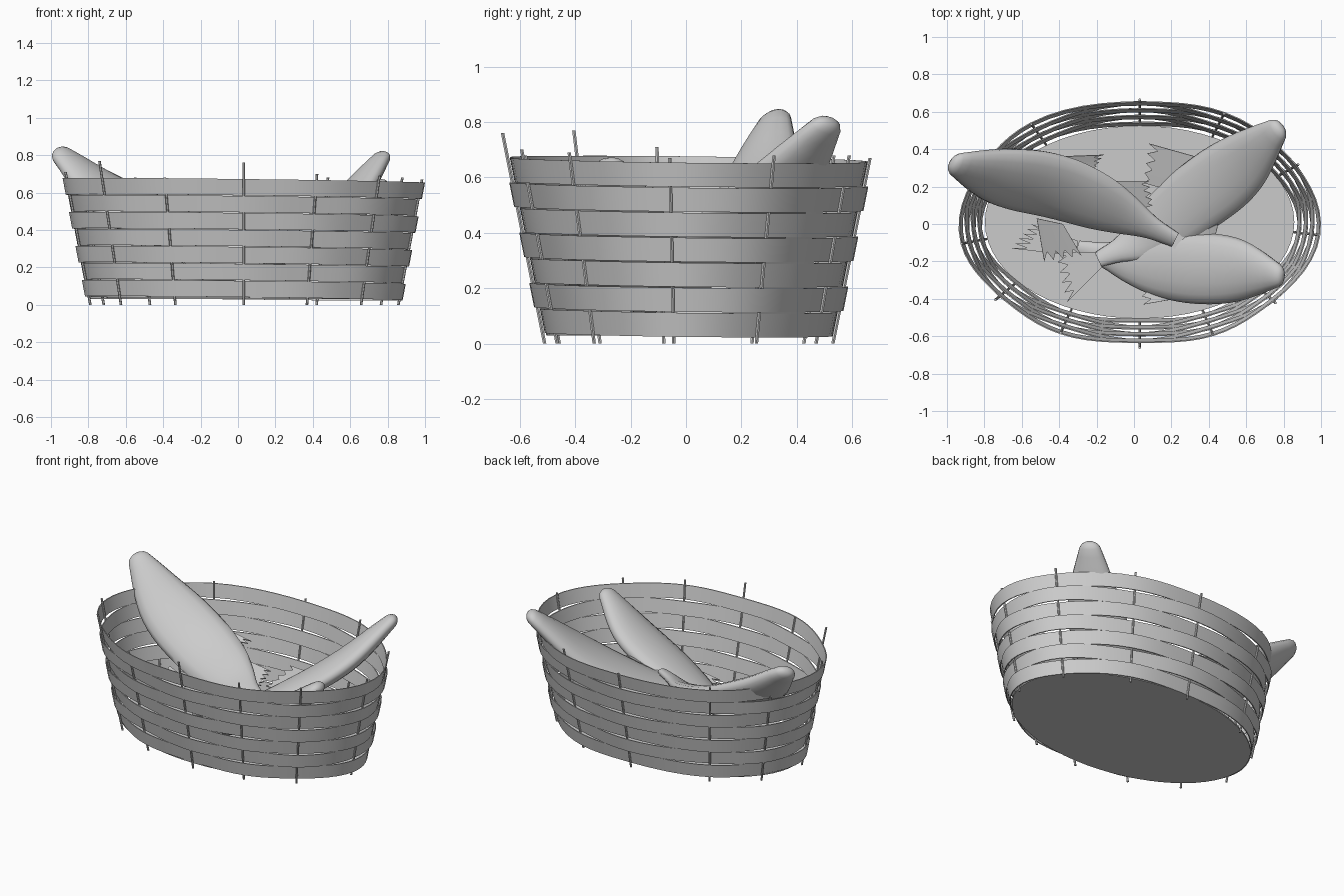
import bpy, bmesh, math
from mathutils import Vector

if "Cube" in bpy.data.objects:
    bpy.data.objects.remove(bpy.data.objects["Cube"])

def material(name, rgb):
    m = bpy.data.materials.new(name)
    m.diffuse_color = (*rgb, 1)
    m.use_nodes = True
    m.node_tree.nodes["Principled BSDF"].inputs["Base Color"].default_value = m.diffuse_color
    return m

GREY = material("plain_grey", (0.6, 0.6, 0.6))
CX, CY = 0.03, 0.01

def make(name, bm, angle=None):
    bmesh.ops.recalc_face_normals(bm, faces=bm.faces[:])
    me = bpy.data.meshes.new(name)
    bm.to_mesh(me)
    bm.free()
    ob = bpy.data.objects.new(name, me)
    bpy.context.collection.objects.link(ob)
    me.materials.append(GREY)
    if angle:
        bpy.ops.object.select_all(action='DESELECT')
        bpy.context.view_layer.objects.active = ob
        ob.select_set(True)
        bpy.ops.object.shade_smooth_by_angle(angle=math.radians(angle))
    return ob

def wall(deg, z, off=0.0):
    """Point on the flaring oval wall; 0 degrees is the front, 90 is +x."""
    a = math.radians(deg)
    x = (0.832 + 0.19 * z + off) * math.sin(a)
    y = -(0.52 + 0.20 * z + off) * math.cos(a)
    return Vector((CX + x, CY + y, z))

# stakes: angle round the oval and height of the top
STAKES = [(0, .76), (24, .70), (49, .69), (84, .67), (118, .68), (152, .68),
          (180, .67), (217, .68), (244, .67), (280, .71), (308, .77), (334, .68)]
for i, (deg, top) in enumerate(STAKES):
    bm = bmesh.new()
    a, b = wall(deg, 0), wall(deg, top)
    rings = [[bm.verts.new(p + Vector((.007 * math.cos(k * math.pi / 3), .007 * math.sin(k * math.pi / 3), 0)))
              for k in range(6)] for p in (a, b)]
    for k in range(6):
        bm.faces.new((rings[0][k], rings[0][(k + 1) % 6], rings[1][(k + 1) % 6], rings[1][k]))
    for r in rings:
        bm.faces.new(r)
    make("stake_%d" % (i + 1), bm)

# woven hoops passing in front of and behind alternate stakes
SUB = 6
for row in range(7):
    bm = bmesh.new()
    z0 = 0.035 + row * 0.0905
    rings = []
    for i, (deg, _) in enumerate(STAKES):
        nxt = STAKES[(i + 1) % 12][0] or 360
        for s in range(SUB):
            f = s / SUB
            off = 0.010 * math.cos(math.pi * (i + f + row + 1))
            ring = []
            for z, o in ((z0, -.003), (z0 + .087, -.003), (z0 + .087, .003), (z0, .003)):
                p = wall(deg + (nxt - deg) * f, z, off + o)
                p.z -= 0.012 * p.x + 0.012 * p.y
                ring.append(bm.verts.new(p))
            rings.append(ring)
    for r, q in zip(rings, rings[1:] + rings[:1]):
        for k in range(4):
            bm.faces.new((r[k], r[(k + 1) % 4], q[(k + 1) % 4], q[k]))
    make("woven_hoop_%d" % (row + 1), bm, 30)

# basket floor
bm = bmesh.new()
lo, hi = [[bm.verts.new(wall(d, z, -.012)) for d in range(0, 360, 6)] for z in (.03, .038)]
bm.faces.new(lo)
bm.faces.new(hi)
for k in range(60):
    bm.faces.new((lo[k], lo[(k + 1) % 60], hi[(k + 1) % 60], hi[k]))
make("basket_floor", bm)

def spline(pts, t):
    """Smooth curve through evenly spaced points, t in 0..1."""
    s = t * (len(pts) - 1)
    i = min(int(s), len(pts) - 2)
    f = s - i
    p1, p2 = Vector(pts[i]), Vector(pts[i + 1])
    p0 = Vector(pts[i - 1]) if i else 2 * p1 - p2
    p3 = Vector(pts[i + 2]) if i + 2 < len(pts) else 2 * p2 - p1
    return 0.5 * (2 * p1 + (p2 - p0) * f + (2 * p0 - 5 * p1 + 4 * p2 - p3) * f * f
                  + (3 * p1 - p0 - 3 * p2 + p3) * f ** 3)

# half depth and half thickness from snout to tail root
SHAPE = [(.068, .042), (.125, .06), (.172, .07), (.196, .072), (.2, .07),
         (.192, .064), (.17, .055), (.125, .043), (.07, .035), (.045, .025)]

def fish_body(name, path, side, size=1.0):
    bm = bmesh.new()
    rings, n, m = [], 28, 16
    for j in range(n + 1):
        t = j / n
        c = spline(path, t)
        tan = (spline(path, min(t + .02, 1)) - spline(path, max(t - .02, 0))).normalized()
        w = Vector(side)
        w = (w - tan * w.dot(tan)).normalized()
        h = tan.cross(w)
        d, th = spline([(a, b, 0) for a, b in SHAPE], t)[:2]
        if j == 0:  # rounded snout
            front = [(.035, .35), (.022, .75)]
            for back, k_s in front:
                rings.append([bm.verts.new(c - tan * back + size * k_s * (w * d * math.cos(2 * math.pi * k / m)
                              + h * th * math.sin(2 * math.pi * k / m))) for k in range(m)])
        rings.append([bm.verts.new(c + size * (w * d * math.cos(2 * math.pi * k / m)
                      + h * th * math.sin(2 * math.pi * k / m))) for k in range(m)])
    for r, q in zip(rings, rings[1:]):
        for k in range(m):
            bm.faces.new((r[k], r[(k + 1) % m], q[(k + 1) % m], q[k]))
    bm.faces.new(rings[0])
    bm.faces.new(rings[-1])
    make(name, bm, 60)

def fin(name, root_a, root_b, tip_a, tip_b, teeth=5):
    """Thin plate with a ragged outer edge."""
    a, b, ta, tb = map(Vector, (root_a, root_b, tip_a, tip_b))
    bm = bmesh.new()
    n = teeth * 2
    inner = [bm.verts.new(a.lerp(b, k / n)) for k in range(n + 1)]
    outer = [bm.verts.new(a.lerp(b, k / n).lerp(ta.lerp(tb, k / n), .78 if k % 2 else 1))
             for k in range(n + 1)]
    for k in range(n):
        bm.faces.new((inner[k], inner[k + 1], outer[k + 1], outer[k]))
    ob = make(name, bm)
    mod = ob.modifiers.new("thickness", 'SOLIDIFY')
    mod.thickness = 0.006
    mod.offset = 0

# left fish
fish_body("left_fish_body", [(-.95, .32, .805), (-.69, .255, .585), (-.39, .19, .43), (-.07, .06, .345), (.22, -.085, .335)],
          (.1, .31, .2))
fin("left_fish_tail", (.17, -.03, .335), (.2, -.12, .33), (.42, -.05, .35), (.36, -.25, .35))
fin("left_fish_back_fin", (-.42, .36, .50), (-.25, .28, .44), (-.16, .37, .45), (-.2, .31, .42), 3)
fin("left_fish_rear_fin", (-.12, .23, .40), (.0, .07, .34), (.08, .23, .37), (.1, .1, .33), 4)
fin("left_fish_belly_fin", (-.52, .03, .32), (-.38, .0, .28), (-.48, -.2, .25), (-.28, -.17, .22), 4)

# right back fish
fish_body("back_fish_body", [(.768, .505, .785), (.57, .315, .545), (.33, .135, .36), (.06, -.07, .22), (-.19, -.19, .19)],
          (-.59, .7, -.2), .95)
fin("back_fish_tail", (-.18, -.15, .19), (-.17, -.23, .19), (-.42, -.15, .21), (-.36, -.42, .20))
fin("back_fish_back_fin", (.33, .36, .36), (.16, .19, .28), (.08, .43, .33), (.05, .22, .27), 4)
fin("back_fish_belly_fin", (.45, .0, .42), (.28, -.08, .33), (.42, -.13, .36), (.27, -.17, .32), 4)

# right front fish
fish_body("front_fish_body", [(.77, -.275, .635), (.55, -.245, .45), (.28, -.235, .30), (.0, -.2, .18), (-.3, -.13, .13)],
          (.1, 1, .15), .95)
fin("front_fish_tail", (-.3, -.09, .13), (-.31, -.17, .13), (-.55, .0, .14), (-.66, -.13, .14))
fin("front_fish_belly_fin", (.28, -.39, .26), (.1, -.3, .2), (.05, -.43, .2), (.03, -.3, .18), 3)
fin("front_fish_back_fin", (.2, -.07, .28), (.08, -.1, .22), (.08, -.02, .24), (.0, -.06, .21), 3)
